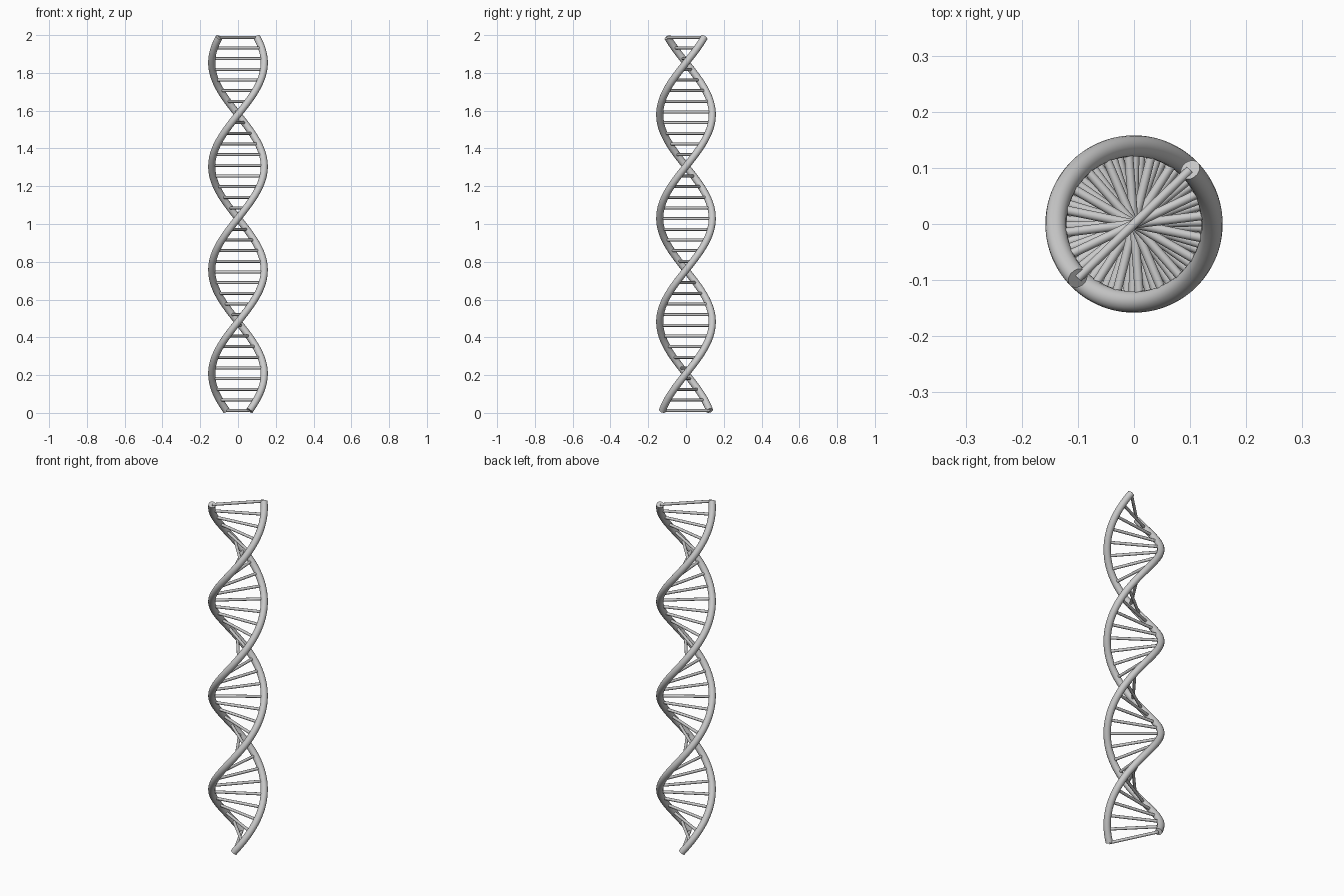
import bpy
from math import radians, cos, sin

if "Cube" in bpy.data.objects:
    bpy.data.objects.remove(bpy.data.objects["Cube"])

RADIUS = 0.139             # helix centre-line radius
TUBE = 0.019               # strand thickness
RUNG = 0.008               # rung thickness
Z0, Z1 = 0.012, 1.988      # centre-line ends
A0, TURN = radians(116), radians(648)
STEPS, RUNGS = 180, 36


def point(t, offset=0.0):
    """Point on the helix at t in 0..1, rotated by offset degrees."""
    a = A0 + TURN * t + radians(offset)
    return (RADIUS * cos(a), RADIUS * sin(a), Z0 + (Z1 - Z0) * t)


def tubes(name, paths, radius, resolution):
    """Round capped tubes along each path, joined as one smooth mesh."""
    curve = bpy.data.curves.new(name, 'CURVE')
    curve.dimensions = '3D'
    curve.bevel_depth = radius
    curve.bevel_resolution = resolution
    curve.use_fill_caps = True
    for path in paths:
        spline = curve.splines.new('POLY')
        spline.points.add(len(path) - 1)
        for p, co in zip(spline.points, path):
            p.co = (*co, 1)
    obj = bpy.data.objects.new(name, curve)
    bpy.context.collection.objects.link(obj)
    bpy.ops.object.select_all(action='DESELECT')
    obj.select_set(True)
    bpy.context.view_layer.objects.active = obj
    bpy.ops.object.convert(target='MESH')
    bpy.ops.object.shade_smooth_by_angle(angle=radians(40))
    bpy.context.object.name = name


# Two opposite helical strands
for name, offset in (("strand_a", 0), ("strand_b", 180)):
    tubes(name, [[point(i / STEPS, offset) for i in range(STEPS + 1)]], TUBE, 6)

# Cross rungs joining the strands
levels = [i / (RUNGS - 1) for i in range(RUNGS)]
tubes("rungs", [[point(t), point(t, 180)] for t in levels], RUNG, 4)
